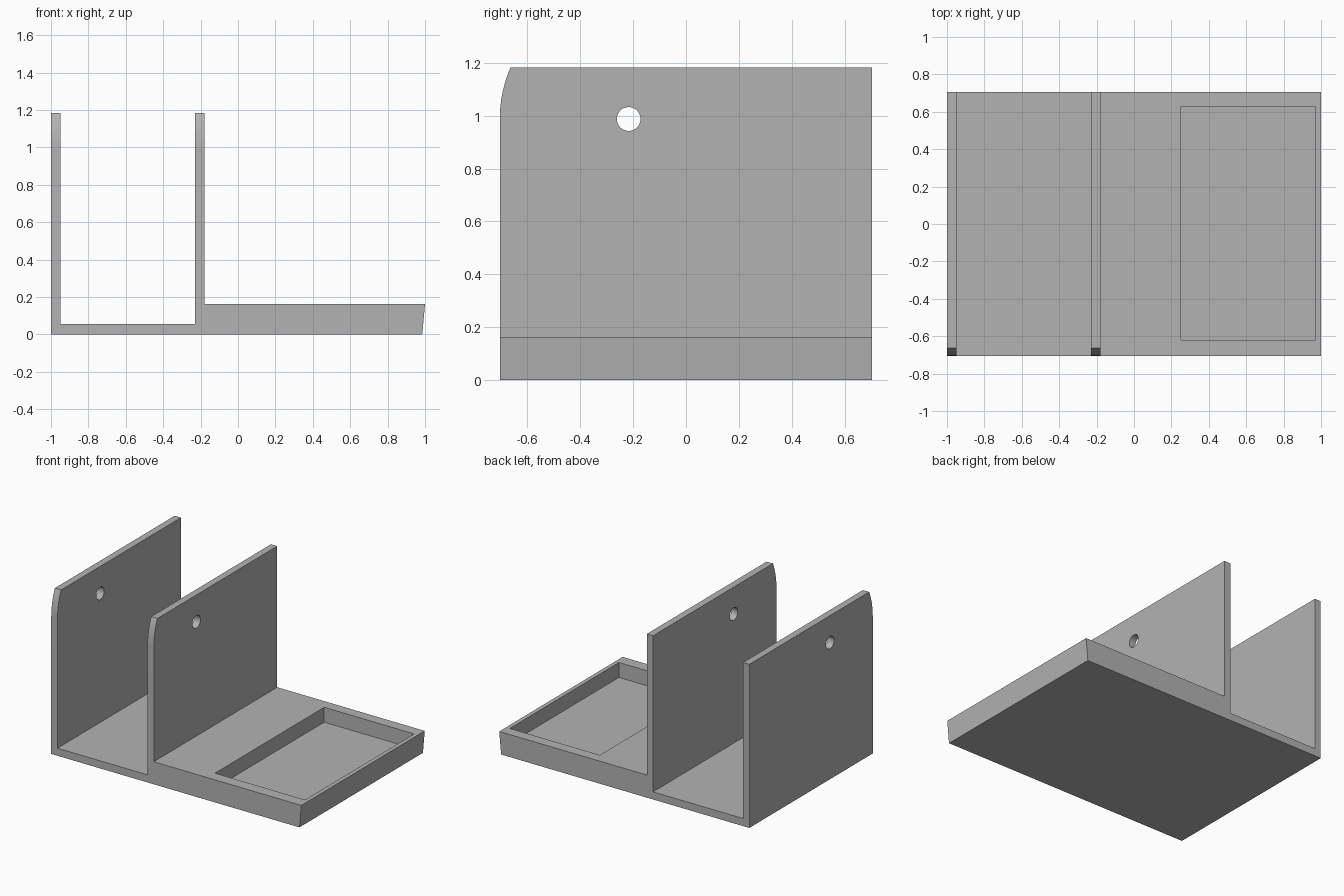
import bpy, bmesh, math
from mathutils import Vector

if "Cube" in bpy.data.objects:
    bpy.data.objects.remove(bpy.data.objects["Cube"])

grey = bpy.data.materials.new("plain grey")
grey.diffuse_color = (0.45, 0.45, 0.45, 1)
grey.use_nodes = True
grey.node_tree.nodes["Principled BSDF"].inputs["Base Color"].default_value = grey.diffuse_color


def prism(name, profile, axis, lo, hi):
    """Extrude a 2D profile: axis 'y' uses (x, z) points, axis 'x' uses (y, z) points."""
    place = (lambda p, d: (p[0], d, p[1])) if axis == 'y' else (lambda p, d: (d, p[0], p[1]))
    bm = bmesh.new()
    face = bm.faces.new([bm.verts.new(place(p, lo)) for p in profile])
    ext = bmesh.ops.extrude_face_region(bm, geom=[face])
    shift = Vector(place((0, 0), hi - lo))
    bmesh.ops.translate(bm, vec=shift, verts=[v for v in ext['geom'] if isinstance(v, bmesh.types.BMVert)])
    bmesh.ops.recalc_face_normals(bm, faces=bm.faces)
    mesh = bpy.data.meshes.new(name)
    bm.to_mesh(mesh)
    bm.free()
    mesh.materials.append(grey)
    obj = bpy.data.objects.new(name, mesh)
    bpy.context.collection.objects.link(obj)
    return obj


def cut(target, cutter):
    """Subtract the cutter, apply the result and delete the cutter."""
    cutter.hide_render = True
    mod = target.modifiers.new("cut", 'BOOLEAN')
    mod.operation, mod.solver, mod.object = 'DIFFERENCE', 'EXACT', cutter
    bpy.context.view_layer.objects.active = target
    bpy.ops.object.modifier_apply(modifier=mod.name)
    bpy.data.objects.remove(cutter)


Y, TOP, FLOOR, DECK = 0.705, 1.183, 0.055, 0.163

# Body: two upright walls, a thin channel floor and the thick deck with a slanted end
body = prism("bracket_body", [
    (-1, 0), (0.985, 0), (1, DECK), (-0.18, DECK), (-0.18, TOP), (-0.23, TOP),
    (-0.23, FLOOR), (-0.95, FLOOR), (-0.95, TOP), (-1, TOP)], 'y', -Y, Y)

# Shallow rectangular pocket in the deck
cut(body, prism("pocket_cutter", [(0.25, FLOOR), (0.97, FLOOR), (0.97, 0.4), (0.25, 0.4)],
                'y', -0.62, 0.627))

# Pivot hole through both walls
PY, PZ, R = -0.217, 0.988, 0.045
circle = [(PY + R * math.cos(a), PZ + R * math.sin(a))
          for a in (math.tau * i / 40 for i in range(40))]
cut(body, prism("hole_cutter", circle, 'x', -1.2, 0.1))

# Front top corners rounded around the pivot
SWING = Y + PY
arc = [(PY - SWING * math.cos(a), PZ + SWING * math.sin(a))
       for a in (math.radians(3 * i) for i in range(1, 10))]
cut(body, prism("corner_cutter", [(-Y, PZ)] + arc + [(-0.9, arc[-1][1]), (-0.9, PZ)],
                'x', -1.2, 0.1))

# Smooth only the hole and rounded corners
bpy.ops.object.select_all(action='DESELECT')
body.select_set(True)
bpy.context.view_layer.objects.active = body
bpy.ops.object.shade_smooth_by_angle(angle=math.radians(12))
